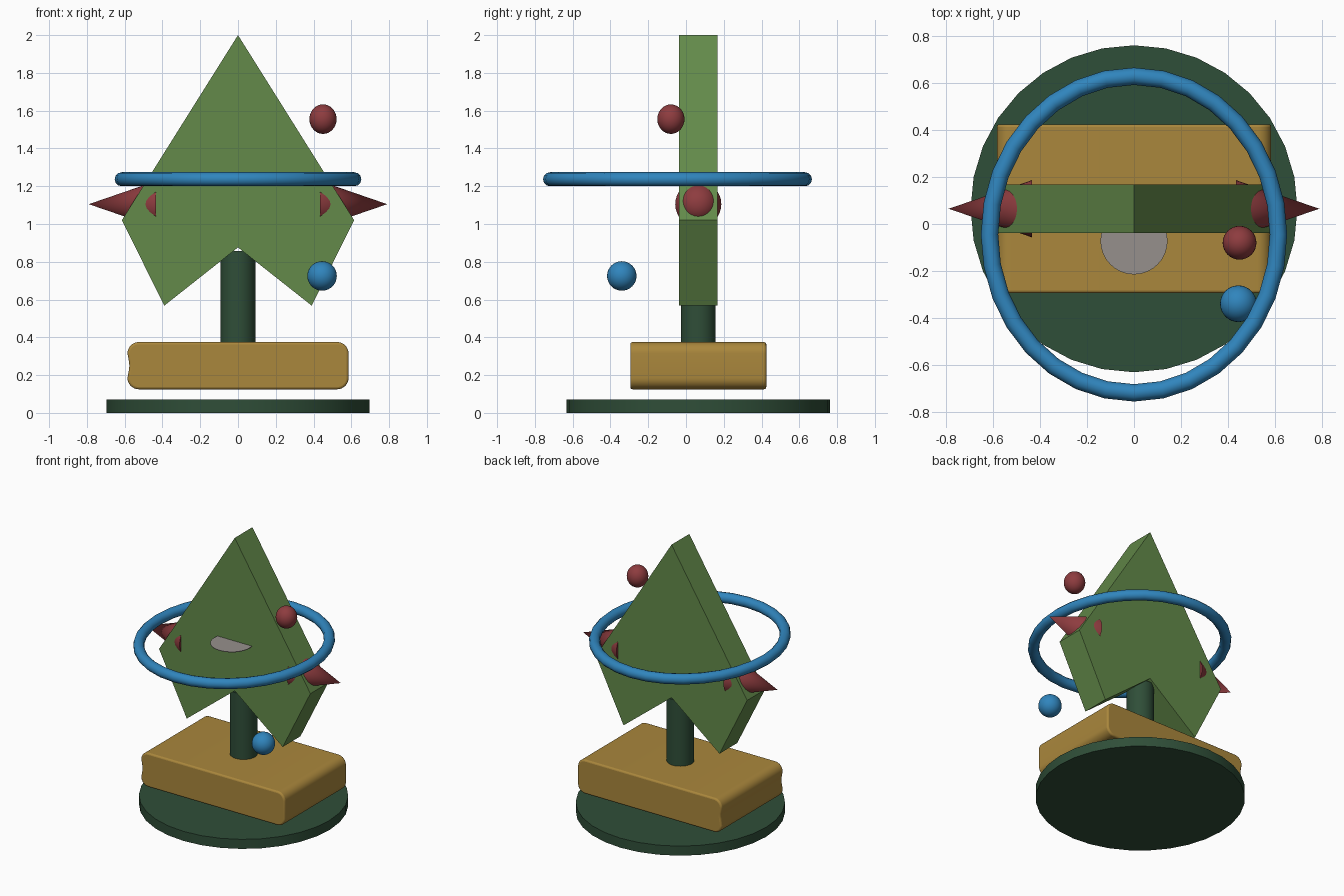
import bpy, bmesh, math

if "Cube" in bpy.data.objects:
    bpy.data.objects.remove(bpy.data.objects["Cube"])

CY = 0.065  # depth of the main axis


def material(name, hex_code):
    def linear(c):
        return c / 12.92 if c <= 0.04045 else ((c + 0.055) / 1.055) ** 2.4
    mat = bpy.data.materials.new(name)
    rgb = [linear(int(hex_code[i:i + 2], 16) / 255) for i in (0, 2, 4)]
    mat.diffuse_color = (*rgb, 1)
    mat.use_nodes = True
    mat.node_tree.nodes["Principled BSDF"].inputs["Base Color"].default_value = mat.diffuse_color
    return mat


dark_green = material("dark_green", "2F4E38")
leaf_green = material("leaf_green", "638A4A")
mustard = material("mustard", "AA873C")
red = material("red", "8E3C3F")
blue = material("blue", "3085BD")
grey = material("grey", "96908C")


def finish(name, mat, smooth=True):
    ob = bpy.context.object
    ob.name = name
    ob.data.materials.append(mat)
    if smooth:
        bpy.ops.object.shade_smooth_by_angle(angle=math.radians(35))
    return ob


def cylinder(name, mat, radius, z0, z1):
    bpy.ops.mesh.primitive_cylinder_add(
        vertices=32, radius=radius, depth=z1 - z0, location=(0, CY, (z0 + z1) / 2))
    return finish(name, mat)


def ball(name, mat, location, size):
    bpy.ops.mesh.primitive_uv_sphere_add(segments=32, ring_count=16, radius=1, location=location)
    bpy.context.object.scale = size
    bpy.ops.object.transform_apply(location=False, rotation=False, scale=True)
    return finish(name, mat)


def extrude_profile(name, mat, points, y0, y1, smooth=False):
    """Extrude a front-facing (x, z) outline from y0 to y1."""
    bm = bmesh.new()
    face = bm.faces.new([bm.verts.new((x, y0, z)) for x, z in points])
    side = bmesh.ops.extrude_face_region(bm, geom=[face])
    verts = [g for g in side["geom"] if isinstance(g, bmesh.types.BMVert)]
    bmesh.ops.translate(bm, verts=verts, vec=(0, y1 - y0, 0))
    bmesh.ops.recalc_face_normals(bm, faces=bm.faces)
    mesh = bpy.data.meshes.new(name)
    bm.to_mesh(mesh)
    bm.free()
    ob = bpy.data.objects.new(name, mesh)
    bpy.context.collection.objects.link(ob)
    bpy.ops.object.select_all(action='DESELECT')
    bpy.context.view_layer.objects.active = ob
    ob.select_set(True)
    return finish(name, mat, smooth)


# Round base and post
cylinder("base_disc", dark_green, 0.697, 0, 0.07)
cylinder("post", dark_green, 0.092, 0.25, 0.857)

# Rounded plinth block with a shallow groove on its left end
W, Z0, Z1, R = 0.585, 0.125, 0.375, 0.06
outline = []
for cx, cz, start in ((W - R, Z1 - R, 0), (R - W, Z1 - R, 90),
                      (R - W, Z0 + R, 180), (W - R, Z0 + R, 270)):
    for i in range(9):
        a = math.radians(start + 90 * i / 8)
        outline.append((cx + R * math.cos(a), cz + R * math.sin(a)))
    if start == 90:
        outline += [(-0.577, 0.27), (-0.575, 0.25), (-0.577, 0.23)]
plinth = extrude_profile("plinth", mustard, outline, -0.295, 0.425, smooth=True)
bevel = plinth.modifiers.new("rounded_rim", 'BEVEL')
bevel.width = 0.012
bevel.segments = 3
bevel.limit_method = 'ANGLE'
bevel.angle_limit = math.radians(60)
bpy.ops.object.modifier_move_to_index(modifier="rounded_rim", index=0)

# Notched arrowhead plate
extrude_profile("arrow_plate", leaf_green,
                [(0, 2), (-0.615, 1.02), (-0.39, 0.568), (0, 0.876),
                 (0.39, 0.568), (0.615, 1.02)], -0.038, 0.168)

# Side spikes
for label, s in (("left", -1), ("right", 1)):
    bpy.ops.mesh.primitive_cone_add(vertices=32, radius1=0.122, radius2=0, depth=0.355,
                                    location=(s * 0.6125, CY, 1.105),
                                    rotation=(0, s * math.pi / 2, 0))
    finish(label + "_spike", red)

# Oval ring
bm = bmesh.new()
N, M, T = 32, 12, 0.037
loops = []
for i in range(N):
    a = 2 * math.pi * i / N
    c, s = math.cos(a), math.sin(a)
    loop = []
    for j in range(M):
        b = 2 * math.pi * j / M
        out = T * math.cos(b)
        loop.append(bm.verts.new(((0.616 + out) * c, -0.045 + (0.675 + out) * s,
                                  1.237 + T * math.sin(b))))
    loops.append(loop)
for i in range(N):
    p, q = loops[i], loops[(i + 1) % N]
    for j in range(M):
        k = (j + 1) % M
        bm.faces.new((p[j], q[j], q[k], p[k]))
ring_mesh = bpy.data.meshes.new("ring")
bm.to_mesh(ring_mesh)
bm.free()
ring = bpy.data.objects.new("ring", ring_mesh)
bpy.context.collection.objects.link(ring)
bpy.ops.object.select_all(action='DESELECT')
bpy.context.view_layer.objects.active = ring
ring.select_set(True)
finish("ring", blue)

# Thin shelf disc set into the plate
bpy.ops.mesh.primitive_cylinder_add(vertices=32, radius=0.143, depth=0.004,
                                    location=(0, -0.072, 1.24))
finish("shelf_disc", grey)

# Floating balls
ball("upper_ball", red, (0.45, -0.08, 1.555), (0.072, 0.072, 0.078))
ball("lower_ball", blue, (0.445, -0.34, 0.725), (0.078, 0.078, 0.078))
